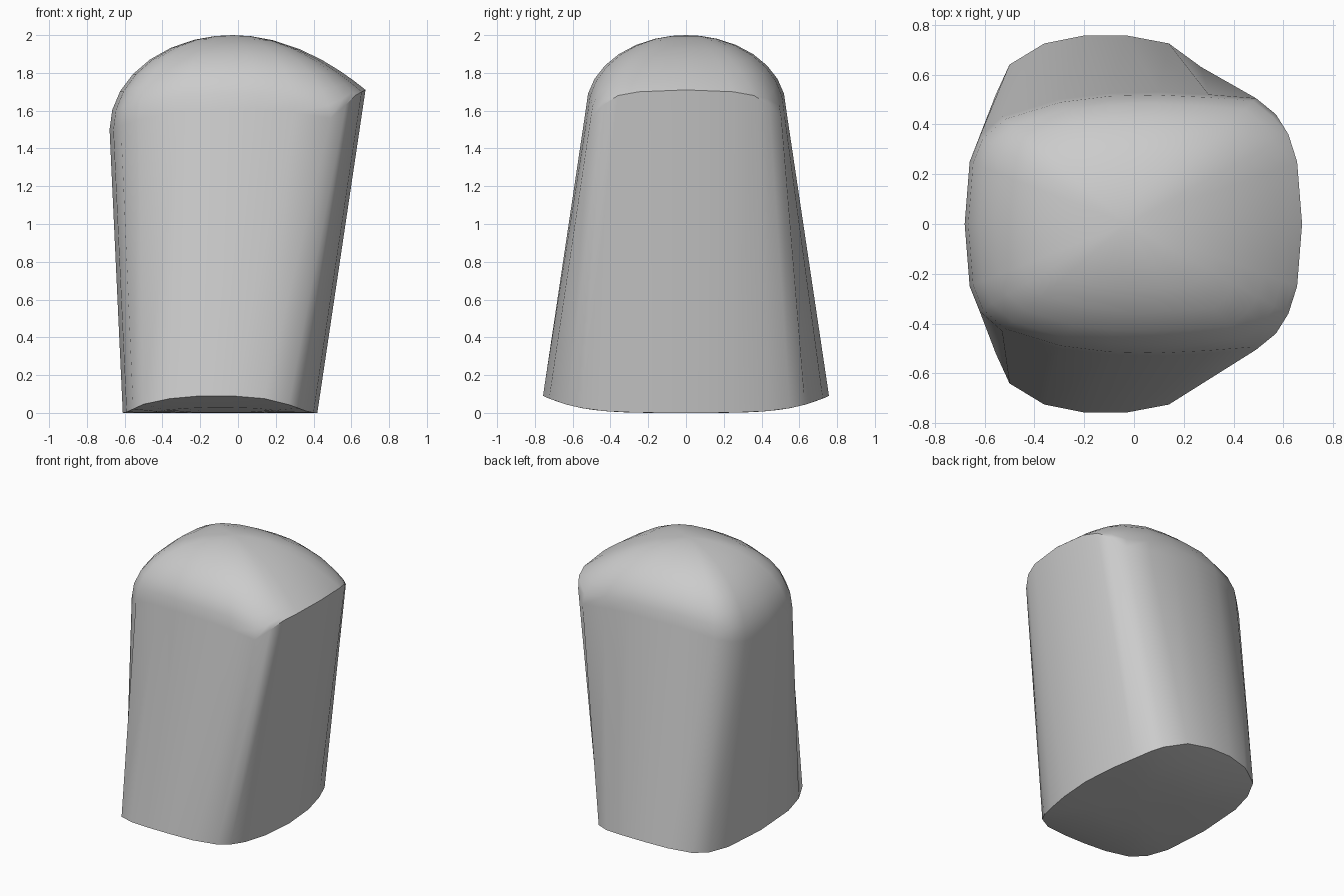
import bpy, bmesh, math

cube = bpy.data.objects.get("Cube")
if cube:
    bpy.data.objects.remove(cube, do_unlink=True)

# Half outline, from the left (+x) to the right (-x):
# base x, base y, rim x, rim y, rim z, dome roundness
HALF = [
    (.42, 0, .675, 0, 1.71, 1),
    (.40, .25, .655, .25, 1.70, 1),
    (.36, .43, .62, .36, 1.68, .9),
    (.32, .55, .57, .44, 1.63, .75),
    (.27, .63, .49, .505, 1.56, .6),
    (.14, .725, .30, .52, 1.59, .5),
    (-.03, .757, .10, .53, 1.61, .5),
    (-.20, .757, -.10, .525, 1.61, .5),
    (-.36, .725, -.30, .50, 1.60, .5),
    (-.50, .64, -.53, .43, 1.55, .5),
    (-.555, .52, -.62, .35, 1.52, .5),
    (-.59, .35, -.66, .25, 1.50, .5),
    (-.61, 0, -.68, 0, 1.50, .5),
]
mirrored = [(a, -b, c, -d, e, f) for a, b, c, d, e, f in HALF[-2:0:-1]]
outline = HALF + mirrored
DOME_X = -.03   # centre of the dome and base
TOP = 2.0

bm = bmesh.new()


def base_ring(s):
    """Gently bowed underside, scaled about its centre."""
    return [bm.verts.new((DOME_X + (x - DOME_X) * s, y * s,
                          .09 * (y * s / .757) ** 4))
            for x, y, *_ in outline]


def dome_ring(s):
    """Rim outline shrunk towards the crown and raised along a curve."""
    return [bm.verts.new((DOME_X + (x - DOME_X) * s, y * s,
                          z + (TOP - z) * (1 - s * s) ** e))
            for _, _, x, y, z, e in outline]


# Underside, straight walls, then dome
rings = [base_ring(s) for s in (.4, .75, 1)]
rings += [dome_ring(math.cos(math.radians(a))) for a in (0, 12, 24, 36, 48, 60, 72, 82)]
for low, high in zip(rings, rings[1:]):
    for i in range(len(outline)):
        j = (i + 1) % len(outline)
        bm.faces.new((low[i], low[j], high[j], high[i]))

# Close the underside and the crown
for ring, z in ((rings[0], 0), (rings[-1], TOP)):
    centre = bm.verts.new((DOME_X, 0, z))
    for i, v in enumerate(ring):
        bm.faces.new((v, ring[(i + 1) % len(ring)], centre))
bmesh.ops.recalc_face_normals(bm, faces=bm.faces)

mesh = bpy.data.meshes.new("domed_block")
bm.to_mesh(mesh)
bm.free()
block = bpy.data.objects.new("domed_block", mesh)
bpy.context.collection.objects.link(block)

# Plain grey surface
grey = bpy.data.materials.new("light_grey")
grey.use_nodes = True
colour = (.6, .6, .6, 1)
grey.diffuse_color = colour
grey.node_tree.nodes["Principled BSDF"].inputs["Base Color"].default_value = colour
mesh.materials.append(grey)

bpy.ops.object.select_all(action='DESELECT')
block.select_set(True)
bpy.context.view_layer.objects.active = block
bpy.ops.object.shade_smooth_by_angle(angle=math.radians(35))
